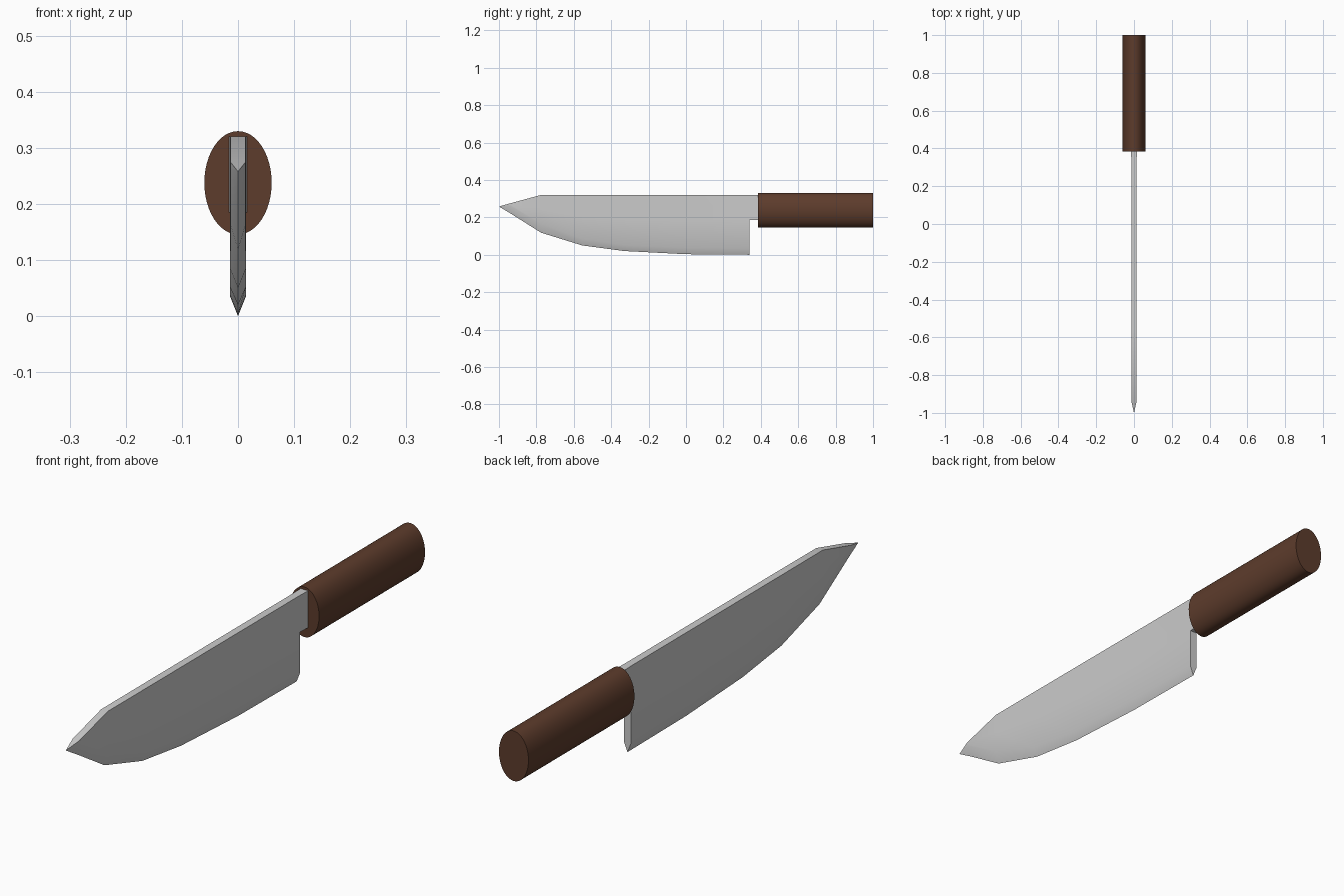
import bpy, bmesh, math

if "Cube" in bpy.data.objects:
    bpy.data.objects.remove(bpy.data.objects["Cube"])


def make_object(name, bm, angle):
    bmesh.ops.remove_doubles(bm, verts=bm.verts, dist=1e-5)
    bmesh.ops.recalc_face_normals(bm, faces=bm.faces)
    me = bpy.data.meshes.new(name)
    bm.to_mesh(me)
    bm.free()
    ob = bpy.data.objects.new(name, me)
    bpy.context.collection.objects.link(ob)
    bpy.ops.object.select_all(action='DESELECT')
    ob.select_set(True)
    bpy.context.view_layer.objects.active = ob
    bpy.ops.object.shade_smooth_by_angle(angle=math.radians(angle))
    return ob


# Blade stations: y, cutting edge z, bevel line z, spine z, half thickness
stations = [
    (-0.94, 0.222, 0.262, 0.275, 0.0135),
    (-0.775, 0.118, 0.165, 0.32, 0.0135),
    (-0.555, 0.05, 0.085, 0.32, 0.014),
    (-0.33, 0.02, 0.052, 0.32, 0.014),
    (0.0, 0.003, 0.038, 0.32, 0.014),
    (0.34, 0.0, 0.035, 0.32, 0.014),
]
bm = bmesh.new()
rings = []
for y, edge, bevel, spine, w in stations:
    mid = bevel + (spine - bevel) * 0.526
    pts = [(w, spine), (w, mid), (w, bevel), (0, edge),
           (-w, bevel), (-w, mid), (-w, spine)]
    rings.append([bm.verts.new((x, y, z)) for x, z in pts])
for a, b in zip(rings, rings[1:]):
    for i in range(7):
        j = (i + 1) % 7
        bm.faces.new((a[i], a[j], b[j], b[i]))

# Pointed tip
tip = bm.verts.new((0, -1, 0.258))
for i in range(7):
    bm.faces.new((rings[0][i], rings[0][(i + 1) % 7], tip))

# Heel face, then the neck running into the handle
last = rings[-1]
bm.faces.new(last[1:6])
prev = [last[i] for i in (0, 1, 5, 6)]
for y, w in ((0.39, 0.016), (0.45, 0.016)):
    cur = [bm.verts.new((s * w, y, z))
           for s, z in ((1, 0.32), (1, 0.185), (-1, 0.185), (-1, 0.32))]
    for i in range(4):
        j = (i + 1) % 4
        bm.faces.new((prev[i], prev[j], cur[j], cur[i]))
    prev = cur
bm.faces.new(prev)
make_object("blade", bm, 30)

# Oval handle
bm = bmesh.new()
bmesh.ops.create_cone(bm, cap_ends=True, segments=48,
                      radius1=1, radius2=1, depth=1)
for v in bm.verts:
    x, y, z = v.co
    v.co = (x * 0.06, 0.6925 + z * 0.615, 0.238 + y * 0.092)
handle = make_object("handle", bm, 30)
wood = bpy.data.materials.new("dark_wood")
wood.diffuse_color = (0.11, 0.045, 0.025, 1)
wood.use_nodes = True
wood.node_tree.nodes["Principled BSDF"].inputs["Base Color"].default_value = wood.diffuse_color
handle.data.materials.append(wood)
